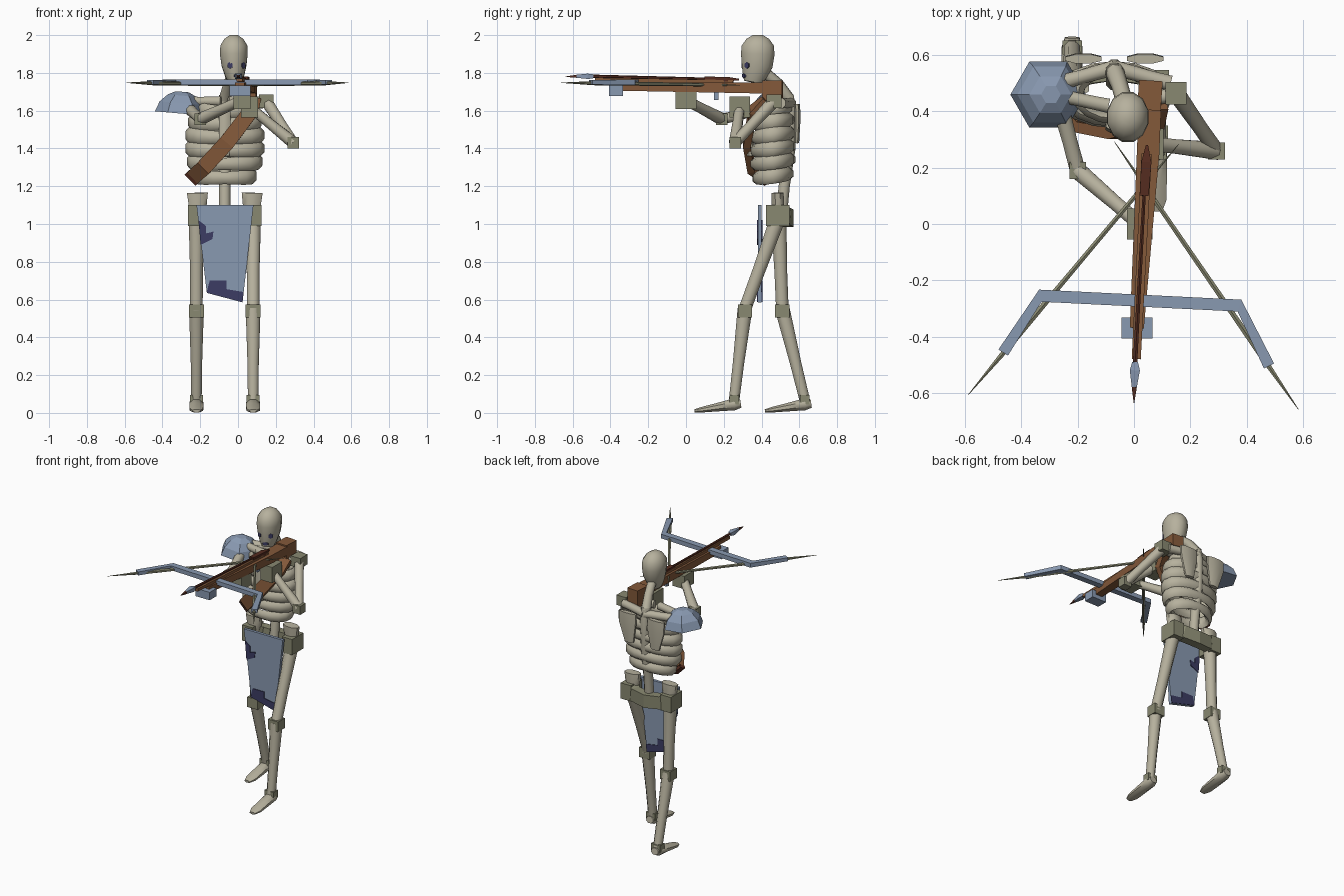
import bpy, bmesh, math
from mathutils import Vector

if "Cube" in bpy.data.objects:
    bpy.data.objects.remove(bpy.data.objects["Cube"], do_unlink=True)


def material(name, rgb):
    m = bpy.data.materials.new(name)
    m.use_nodes = True
    m.diffuse_color = (*rgb, 1)
    m.node_tree.nodes["Principled BSDF"].inputs["Base Color"].default_value = (*rgb, 1)
    return m


BONE = material("pale bone", (0.47, 0.44, 0.34))
JOINT = material("olive bone", (0.25, 0.25, 0.165))
STEEL = material("blue steel", (0.25, 0.32, 0.44))
WOOD = material("brown wood", (0.23, 0.1, 0.042))
DARK = material("dark red wood", (0.09, 0.025, 0.014))
NAVY = material("navy stain", (0.045, 0.045, 0.125))
CX = -0.07  # body centre line


def finish(name, bm, mat, smooth=True):
    bmesh.ops.recalc_face_normals(bm, faces=bm.faces)
    mesh = bpy.data.meshes.new(name)
    bm.to_mesh(mesh)
    bm.free()
    mesh.materials.append(mat)
    ob = bpy.data.objects.new(name, mesh)
    bpy.context.collection.objects.link(ob)
    if smooth:
        bpy.ops.object.select_all(action="DESELECT")
        ob.select_set(True)
        bpy.context.view_layer.objects.active = ob
        bpy.ops.object.shade_smooth_by_angle(angle=math.radians(50))
    return ob


def loft(name, rings, mat, sides=8, ref=(0, 0, 1), closed=False):
    """Skin rings of (x, y, z, half width, half height) along their path."""
    bm = bmesh.new()
    pts = [Vector(r[:3]) for r in rings]
    n, loops = len(pts), []
    grow = 1 / math.cos(math.pi / 4) if sides == 4 else 1
    for i, r in enumerate(rings):
        a = pts[i - 1] if closed or i else pts[0]
        b = pts[(i + 1) % n] if closed or i < n - 1 else pts[-1]
        d = (b - a).normalized()
        u = Vector(ref).cross(d).normalized()
        v = d.cross(u)
        ring = []
        for k in range(sides):
            t = math.tau * (k + 0.5) / sides
            ring.append(bm.verts.new(pts[i] + grow * (u * math.cos(t) * r[3] + v * math.sin(t) * r[-1])))
        loops.append(ring)
    for i in range(n if closed else n - 1):
        p, q = loops[i], loops[(i + 1) % n]
        for k in range(sides):
            j = (k + 1) % sides
            bm.faces.new((p[k], p[j], q[j], q[k]))
    if not closed:
        bm.faces.new(loops[0])
        bm.faces.new(loops[-1])
    return finish(name, bm, mat, sides > 4)


def box(name, c, size, mat):
    x, y, z = c
    w, l, h = (s / 2 for s in size)
    return loft(name, [(x, y - l, z, w, h), (x, y + l, z, w, h)], mat, 4)


def panel(name, outline, y0, y1, mat):
    bm = bmesh.new()
    f = bm.faces.new([bm.verts.new((x, y0, z)) for x, z in outline])
    ext = bmesh.ops.extrude_face_region(bm, geom=[f])["geom"]
    bmesh.ops.translate(bm, vec=(0, y1 - y0, 0), verts=[e for e in ext if isinstance(e, bmesh.types.BMVert)])
    return finish(name, bm, mat, False)


def bone(name, a, b, r0, r1, ref=(0, 1, 0)):
    """Long bone: slightly thinner in the shaft than at the ends."""
    a, b = Vector(a), Vector(b)
    rad = (r0, r0 * 0.95, (r0 + r1) * 0.45, r1)
    return loft(name, [(*a.lerp(b, t), r) for t, r in zip((0, 0.15, 0.6, 1), rad)], BONE, 8, ref)


# Skull, turned slightly to its left, with dark sockets and mouth
skull = [(1.75, .035, .05, -.025), (1.785, .052, .066, -.018), (1.84, .068, .085, -.004), (1.9, .076, .092, 0),
         (1.945, .074, .088, 0), (1.98, .052, .062, 0), (2.0, .022, .028, 0)]
HX, HY, TURN = -0.022, 0.38, math.radians(15)
loft("skull", [(HX - f * 0.25, HY + f, z, a, b) for z, a, b, f in skull], BONE, 12, (0, -1, 0))
for name, ang, z, a, b, w, h in (("left_eye", 32, 1.84, .07, .085, .016, .018), ("right_eye", -32, 1.84, .07, .085, .016, .018),
                                 ("mouth", 8, 1.785, .054, .082, .022, .012)):
    t = TURN + math.radians(ang)
    out = Vector((math.sin(t), -math.cos(t), 0))
    p = Vector((HX + out.x * a, HY + out.y * b, z))
    loft(name, [(*(p + out * s), w, h) for s in (-0.005, 0.002)], NAVY, 6)

# Spine and neck
loft("spine", [(CX, y, z, .032) for y, z in ((.505, 1.04), (.52, 1.2), (.55, 1.4), (.555, 1.6), (.54, 1.68))], BONE, 8, (0, 1, 0))
loft("neck", [(CX, .545, 1.66, .034), (-.05, .49, 1.74, .03), (-.03, .42, 1.8, .03)], BONE, 8, (0, 1, 0))

# Rib cage: hoops with a diamond section, and a breastbone
for i, (z, w, l) in enumerate(((1.605, .13, .085), (1.54, .175, .095), (1.47, .19, .1), (1.4, .19, .1), (1.33, .18, .1), (1.255, .15, .09))):
    hoop = []
    for k in range(16):
        t = math.tau * k / 16
        s = abs(math.cos(t))
        hoop.append((CX + w * math.cos(t), .46 + l * math.sin(t), z + .012 * math.sin(t), .022, .032 + .01 * s))
    loft(f"rib_{i + 1}", hoop, BONE, 6, closed=True)
loft("breastbone", [(CX, .352, 1.62, .032, .02), (CX, .342, 1.5, .034, .02), (CX, .342, 1.36, .026, .02)], BONE, 8, (0, 1, 0))

# Shoulder blades and collarbones
for side, s in (("left", 1), ("right", -1)):
    x = CX + s * 0.11
    loft(f"{side}_shoulder_blade", [(x, .587, 1.635, .07, .018), (x, .59, 1.56, .068, .018), (x - s * .01, .585, 1.43, .035, .015)],
         BONE, 8, (0, 1, 0))
    bone(f"{side}_collarbone", (CX + s * .02, .42, 1.65), (CX + s * .21, .46, 1.65), .028, .028, (0, 0, 1))
    bone(f"{side}_shoulder_bridge", (CX, .555, 1.64), (CX + s * .2, .5, 1.64), .03, .03, (0, 0, 1))

# Pelvis with flared hip wings
loft("pelvis", [(CX + x, y, z, .03, .045) for x, y, z in ((-.16, .47, 1.06), (-.1, .525, 1.04), (0, .54, 1.03), (.1, .525, 1.04), (.16, .47, 1.06))],
     JOINT, 4)
for side, s in (("left", 1), ("right", -1)):
    x = CX + s * 0.145
    loft(f"{side}_hip_wing", [(x + s * .002, .485, 1.0, .03, .03), (x - s * .002, .487, 1.09, .05, .036), (x, .485, 1.165, .06, .034)],
         BONE, 8, (0, 1, 0))
    box(f"{side}_hip_joint", (x + s * .01, .485, 1.045), (.08, .125, .11), JOINT)

# Legs mid stride: left forward, right back
for side, x, knee, ankle in (("left", .08, .312, .255), ("right", -.22, .51, .628)):
    hip_x = CX + (0.15 if x > 0 else -0.15)
    bone(f"{side}_thigh", (hip_x, .49, 1.04), (x, knee, .55), .045, .036)
    box(f"{side}_knee", (x, knee, .54), (.08, .075, .07), JOINT)
    bone(f"{side}_shin", (x, knee, .55), (x, ankle, .07), .042, .03)
    box(f"{side}_ankle", (x, ankle, .07), (.07, .05, .05), JOINT)
    loft(f"{side}_foot", [(x, ankle + .035, .05, .028, .024), (x, ankle, .045, .04, .034), (x, ankle - .09, .03, .04, .024),
                          (x, ankle - .17, .017, .038, .016), (x, ankle - .21, .011, .022, .009)], BONE)

# Arms holding the weapon
arms = {"left": ((.15, .465, 1.65), (.293, .26, 1.43), (.06, .285, 1.62)),
        "right": ((-.27, .45, 1.62), (-.2, .19, 1.555), (.02, 0, 1.655))}
for side, (sh, el, ha) in arms.items():
    box(f"{side}_shoulder", sh, (.075, .08, .07), JOINT)
    bone(f"{side}_upper_arm", sh, el, .034, .03, (0, 0, 1))
    box(f"{side}_elbow", el, (.06, .06, .06), JOINT)
    bone(f"{side}_forearm", el, ha, .034, .028, (0, 0, 1))
    box(f"{side}_hand", ha, (.09, .11, .09 if side == "right" else .11), JOINT)

# Six-sided shoulder guard
dome = [(0, 1.585, .135), (.012, 1.64, .115), (.02, 1.68, .075), (.024, 1.7, .035)]
loft("shoulder_guard", [(-.305 + dx * .4, .46, z, r) for dx, z, r in dome], STEEL, 6, (1, 0, 0)).data.shade_flat()

# Chest strap
loft("chest_strap", [(-.235, .42, 1.25, .04, .018), (-.18, .345, 1.3, .042, .02), (-.06, .322, 1.43, .042, .02), (.07, .355, 1.6, .04, .02),
                     (.085, .42, 1.66, .035, .018)], WOOD, 4, (0, 1, 0))
loft("strap_end", [(-.247, .43, 1.238, .041, .019), (-.235, .42, 1.25, .041, .019)], DARK, 4, (0, 1, 0))

# Loincloth with stained patches on both sides
panel("loincloth", [(-.22, 1.1), (.082, 1.1), (.024, .585), (-.165, .635)], .38, .4, STEEL)
for face, y0 in (("front", .376), ("back", .4)):
    panel(f"{face}_side_stain", [(-.209, 1.02), (-.17, .99), (-.168, .95), (-.13, .96), (-.135, .92), (-.198, .89)], y0, y0 + .004, NAVY)
    panel(f"{face}_hem_stain", [(-.163, .65), (-.15, .7), (-.06, .7), (-.06, .655), (.03, .64), (.024, .587), (-.165, .637)],
          y0, y0 + .004, NAVY)

# Crossbow stock, butt, stirrup and trigger
loft("stock", [(.058, .45, 1.72, .04, .03), (.05, .25, 1.722, .04, .028), (.01, -.37, 1.728, .025, .022)], WOOD, 4)
loft("stock_butt", [(.06, .51, 1.7, .042, .06), (.053, .405, 1.7, .042, .06)], WOOD, 4)
loft("rail", [(.045, .25, 1.752, .018, .01), (.008, -.48, 1.765, .016, .01)], WOOD, 4)
box("stirrup", (.01, -.37, 1.705), (.11, .075, .055), STEEL)
box("trigger", (.04, .16, 1.68), (.02, .025, .045), STEEL)

# Bolt lying on the rail
loft("bolt_shaft", [(.045, .27, 1.765, .006, .006), (.004, -.49, 1.782, .009, .009)], DARK, 6)
loft("bolt_fletching", [(.046, .28, 1.765, .004, .004), (.044, .22, 1.767, .018, .012), (.036, .1, 1.77, .016, .01)], DARK, 4)
loft("bolt_head", [(.004, -.49, 1.782, .01, .01), (.003, -.52, 1.782, .018, .014), (.001, -.58, 1.782, .009, .008)], STEEL, 4)
loft("bolt_tip", [(.001, -.58, 1.782, .009, .008), (0, -.637, 1.78, .001, .001)], DARK, 4)

# Bow limbs and the two crossed strings
loft("bow", [(-.465, -.457, 1.75, .02, .012), (-.333, -.255, 1.75, .022, .015), (.375, -.29, 1.75, .022, .015), (.48, -.505, 1.75, .02, .012)],
     STEEL, 4)
for side, tip, end in (("left", (.585, -.66, 1.748), (-.07, .293, 1.735)), ("right", (-.59, -.608, 1.748), (.16, .285, 1.735))):
    a, b = Vector(tip), Vector(end)
    loft(f"{side}_string", [(*a.lerp(b, t), r) for t, r in ((0, .001), (.2, .012), (.5, .01), (.8, .009), (1, .001))], JOINT, 6)
